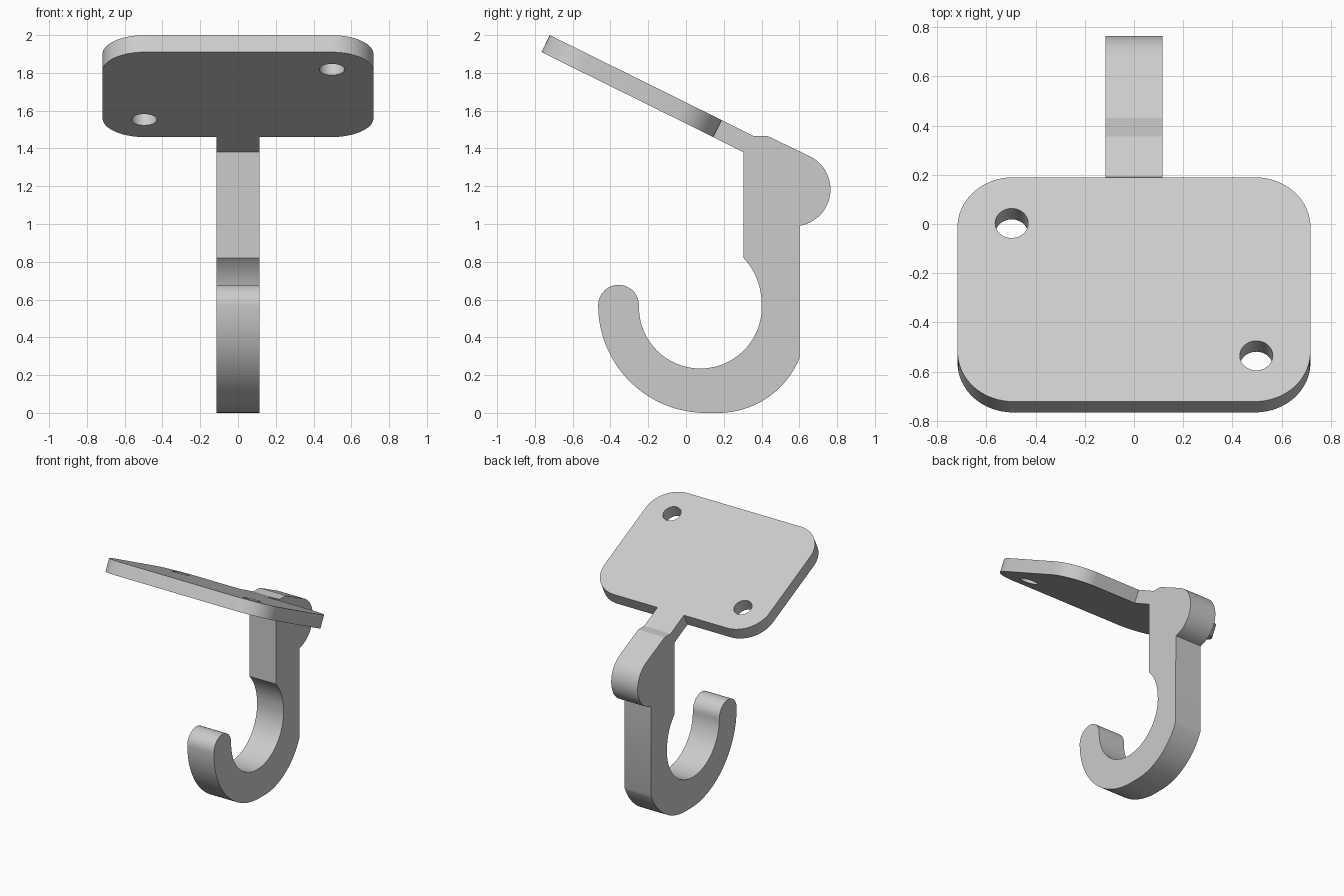
import bpy, bmesh
from math import sin, cos, radians

cube = bpy.data.objects.get("Cube")
if cube:
    bpy.data.objects.remove(cube)

grey = bpy.data.materials.new("light grey")
grey.use_nodes = True
colour = (0.6, 0.6, 0.6, 1)
grey.diffuse_color = colour
grey.node_tree.nodes["Principled BSDF"].inputs["Base Color"].default_value = colour


def arc(cx, cy, r, start, end, steps=24):
    """Points along a circular arc, angles in degrees."""
    angles = [radians(start + (end - start) * i / steps) for i in range(steps + 1)]
    return [(cx + r * cos(a), cy + r * sin(a)) for a in angles]


def slab(name, outlines, thickness, location, rotation):
    """Flat outlines (inner ones become holes) extruded to a solid mesh."""
    curve = bpy.data.curves.new(name, "CURVE")
    curve.dimensions = "2D"
    curve.fill_mode = "BOTH"
    curve.extrude = thickness / 2
    for points in outlines:
        spline = curve.splines.new("POLY")
        spline.points.add(len(points) - 1)
        for p, (x, y) in zip(spline.points, points):
            p.co = (x, y, 0, 1)
        spline.use_cyclic_u = True
    obj = bpy.data.objects.new(name, curve)
    bpy.context.collection.objects.link(obj)
    obj.location = location
    obj.rotation_euler = [radians(a) for a in rotation]
    bpy.ops.object.select_all(action="DESELECT")
    obj.select_set(True)
    bpy.context.view_layer.objects.active = obj
    bpy.ops.object.convert(target="MESH")
    obj = bpy.context.object
    bm = bmesh.new()
    bm.from_mesh(obj.data)
    bmesh.ops.remove_doubles(bm, verts=bm.verts, dist=0.0005)
    bmesh.ops.recalc_face_normals(bm, faces=bm.faces)
    bm.to_mesh(obj.data)
    bm.free()
    obj.data.materials.clear()
    obj.data.materials.append(grey)
    bpy.ops.object.shade_smooth_by_angle(angle=radians(25))
    return obj


# Tilted mounting plate with rounded corners and two diagonal screw holes
half_w, half_l, corner = 0.717, 0.508, 0.225
outline = []
for i, (sx, sy) in enumerate([(1, 1), (-1, 1), (-1, -1), (1, -1)]):
    outline += arc(sx * (half_w - corner), sy * (half_l - corner), corner,
                   90 * i, 90 * i + 90, 16)
holes = [arc(s * 0.497, -s * 0.3, 0.067, 0, 352.5, 47) for s in (1, -1)]
slab("mounting_plate", [outline] + holes, 0.1, (0, -0.288, 1.73), (-26.3, 0, 0))

# Hook, stem, rear knob and strap as one side profile
profile = [(0.145, 1.46), (0.19, 1.55), (0.355, 1.467), (0.43, 1.467)]
profile += arc(0.57, 1.183, 0.195, 63.7, -81)            # rear knob
profile += [(0.6, 0.985)]
profile += arc(0.17, 0.465, 0.465, -22.5, -90)           # outer heel
profile += arc(0.105, 0.57, 0.57, -90, -180, 32)         # outer bend
profile += arc(-0.357, 0.57, 0.108, 178, 0)              # rounded tip
profile += arc(0.076, 0.56, 0.325, 180, 360, 48)         # inner bend
profile += arc(0.05, 0.58, 0.35, 0, 43.2, 12)            # inner throat
profile += [(0.305, 1.38)]
slab("hook", [profile], 0.23, (0, 0, 0), (90, 0, 90))
